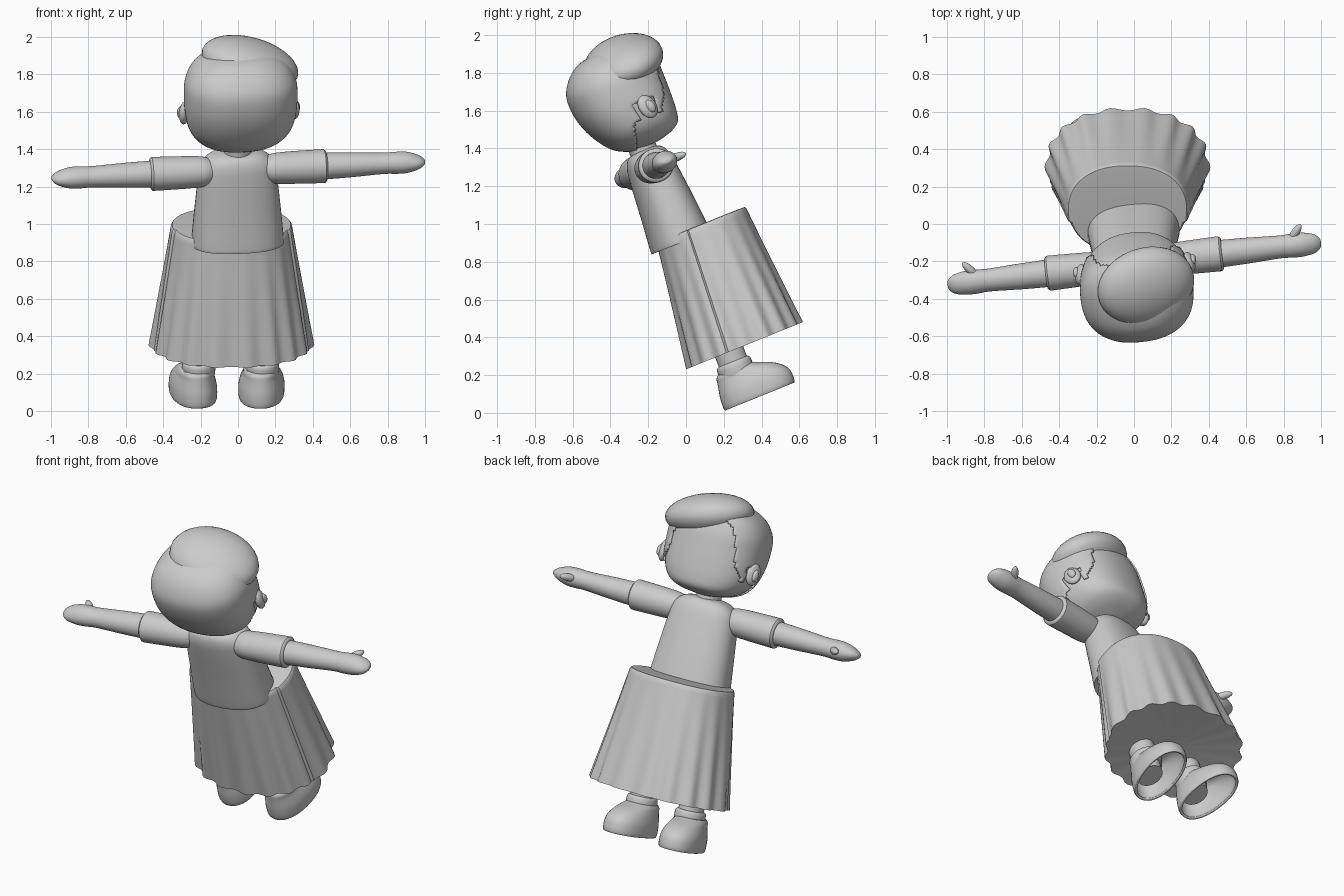
import bpy, bmesh, math
from mathutils import Matrix, Vector

if "Cube" in bpy.data.objects:
    bpy.data.objects.remove(bpy.data.objects["Cube"])

clay = bpy.data.materials.new("light_grey")
clay.diffuse_color = (0.6, 0.6, 0.6, 1)
clay.use_nodes = True
clay.node_tree.nodes["Principled BSDF"].inputs["Base Color"].default_value = clay.diffuse_color

R, T = Matrix.Rotation, Matrix.Translation
rad = math.radians


def frame(x, yaw):
    """Leaning body frame: local z runs from the soles to the head, +y is the face side."""
    return T((x, 0.3, 0.05)) @ R(rad(22), 4, 'X') @ R(rad(yaw), 4, 'Z')


UPPER = frame(0.0, 7)
LOWER = frame(-0.035, 0)


def finish(name, bm, matrix, angle=40):
    bmesh.ops.recalc_face_normals(bm, faces=bm.faces)
    bm.transform(matrix)
    me = bpy.data.meshes.new(name)
    bm.to_mesh(me)
    bm.free()
    me.materials.append(clay)
    ob = bpy.data.objects.new(name, me)
    bpy.context.collection.objects.link(ob)
    bpy.context.view_layer.objects.active = ob
    ob.select_set(True)
    bpy.ops.object.shade_smooth_by_angle(angle=rad(angle))
    ob.select_set(False)
    return ob


def loft(name, rings, matrix, n=40, power=2.0, caps=(True, True), shape=None, drop=None, angle=40):
    """Rings are (height, back, front, half width); shape scales the radius, drop removes faces."""
    bm = bmesh.new()
    loops = []
    for i, (h, back, front, half) in enumerate(rings):
        loop = []
        for k in range(n):
            a = 2 * math.pi * k / n
            c, s = math.cos(a), math.sin(a)
            f = shape(a, i) if shape else 1
            x = math.copysign(abs(c) ** (2 / power), c) * half * f
            y = math.copysign(abs(s) ** (2 / power), s) * (front - back) / 2 * f
            loop.append(bm.verts.new((x, (front + back) / 2 + y, h)))
        loops.append(loop)
    for p, q in zip(loops, loops[1:]):
        for k in range(n):
            bm.faces.new((p[k], p[(k + 1) % n], q[(k + 1) % n], q[k]))
    if caps[0]:
        bm.faces.new(loops[0][::-1])
    if caps[1]:
        bm.faces.new(loops[-1])
    if drop:
        gone = [f for f in bm.faces if drop(f.calc_center_median())]
        bmesh.ops.delete(bm, geom=gone, context='FACES')
    return finish(name, bm, matrix, angle)


def blob(name, matrix, size):
    bm = bmesh.new()
    bmesh.ops.create_uvsphere(bm, u_segments=32, v_segments=20, radius=1)
    return finish(name, bm, matrix @ Matrix.Diagonal((*size, 1)), 60)


def spline(keys, steps=6):
    """Smoothly resample ring keys."""
    out = []
    ks = [keys[0]] + list(keys) + [keys[-1]]
    for i in range(1, len(ks) - 2):
        p = [Vector(k) for k in ks[i - 1:i + 3]]
        for j in range(steps):
            t = j / steps
            out.append(tuple(0.5 * (2 * p[1] + (p[2] - p[0]) * t
                       + (2 * p[0] - 5 * p[1] + 4 * p[2] - p[3]) * t * t
                       + (3 * p[1] - p[0] - 3 * p[2] + p[3]) * t ** 3)))
    return out + [tuple(keys[-1])]


# Head, with a flattened face
HEAD = spline([(1.455, 0.0, 0.10, 0.06), (1.475, -0.07, 0.18, 0.15), (1.51, -0.13, 0.235, 0.215),
               (1.57, -0.18, 0.252, 0.262), (1.655, -0.225, 0.258, 0.285), (1.75, -0.25, 0.26, 0.292),
               (1.85, -0.248, 0.258, 0.285), (1.93, -0.20, 0.235, 0.24), (1.98, -0.13, 0.18, 0.16),
               (2.0, -0.03, 0.10, 0.06)])
head = T((0.015, 0, 0))
loft("head", HEAD, UPPER @ head, 64, 2.35, angle=60)


# Hair shell: covers the back, cut around the ears, with sideburns in front of them
def hair_edge(p):
    if p.z < 1.6:
        edge = -0.03 + 0.2 * max(0, p.z - 1.5)
    elif p.z < 1.69:
        return p.y > 0.2 - 0.6 * (1.69 - p.z) or 0.02 < p.y < 0.13
    else:
        edge = 0.2 + 0.1 * (p.z - 1.69)
    return p.y > edge


about = Vector((0, 0.01, 1.73))
grow = T(about) @ Matrix.Scale(1.035, 4) @ T(-about)
hair = loft("hair_back", HEAD, UPPER @ head @ grow, 96, 2.35, drop=hair_edge, angle=60)
solid = hair.modifiers.new("thickness", 'SOLIDIFY')
solid.thickness = 0.012

# Swept top lock of hair
blob("hair_top", UPPER @ T((0.075, 0.085, 1.915)) @ R(rad(17), 4, 'Y'), (0.268, 0.215, 0.125))

# Neck and torso
loft("neck", [(1.36, -0.06, 0.09, 0.075), (1.5, -0.06, 0.09, 0.075)], UPPER)
loft("torso", spline([(0.915, -0.145, 0.175, 0.243), (0.93, -0.147, 0.18, 0.247), (1.1, -0.13, 0.168, 0.232),
                      (1.3, -0.112, 0.148, 0.21), (1.38, -0.1, 0.135, 0.19), (1.425, -0.075, 0.11, 0.14),
                      (1.44, -0.03, 0.07, 0.07)], 4), UPPER, 48, 2.4, angle=50)

# Ears, sleeves, arms and hands on both sides
for s, side in ((1, "right"), (-1, "left")):
    ear = UPPER @ T((0.015 + s * 0.293, 0.085, 1.645)) @ R(rad(12), 4, 'X')
    blob(side + "_ear", ear @ R(rad(s * 20), 4, 'Z'), (0.028, 0.05, 0.066))
    blob(side + "_ear_fold", ear @ T((s * 0.02, 0.012, -0.005)), (0.018, 0.024, 0.036))
    arm = UPPER @ T((0, -0.01, 1.34)) @ R(rad(s * 90), 4, 'Y')
    loft(side + "_sleeve", spline([(0.12, -0.05, 0.05, 0.05), (0.17, -0.08, 0.08, 0.075), (0.24, -0.088, 0.088, 0.085),
                                   (0.44, -0.094, 0.094, 0.09), (0.465, -0.092, 0.092, 0.088),
                                   (0.475, -0.08, 0.08, 0.076)], 4), arm)
    loft(side + "_arm", spline([(0.44, -0.074, 0.074, 0.072), (0.6, -0.07, 0.07, 0.066), (0.78, -0.062, 0.062, 0.056),
                                (0.85, -0.066, 0.064, 0.058), (0.91, -0.066, 0.064, 0.055),
                                (0.97, -0.055, 0.05, 0.036), (1.0, -0.03, 0.025, 0.015),
                                (1.005, -0.01, 0.01, 0.005)], 4), arm, 32, angle=60)
    thumb = arm @ T((0, 0.07, 0.875)) @ R(rad(-52), 4, 'X')
    blob(side + "_thumb", thumb, (0.022, 0.022, 0.058))

# Pleated skirt; the front panel stands slightly proud of the back
LEVELS = [0.0, 0.012, 0.25, 0.5, 0.75, 0.95, 0.985, 1.0]
skirt = [(0.30, 0.05, 0.19, 0.09)]
for t in LEVELS:
    skirt.append((0.28 + 0.68 * t, -0.205 + 0.1 * t, 0.44 - 0.045 * t, 0.415 - 0.105 * t))
skirt.append((0.962, -0.06, 0.355, 0.27))


def pleats(a, i):
    if i == 0 or i > len(LEVELS):
        return 1
    t = LEVELS[i - 1]
    wave = 0.028 * (1 - t) * math.cos(18 * a)
    front = 0.04 if math.sin(a) > -0.22 else 0
    return 1 + wave + front - (0.02 if i == len(LEVELS) else 0)


loft("skirt", skirt, LOWER, 144, 2.25, shape=pleats, angle=35)

# Legs, sock cuffs and hollow-soled shoes
for name, x, turn in (("left", -0.175, 12), ("right", 0.165, -3)):
    leg = LOWER @ T((x, 0, 0))
    loft(name + "_leg", [(0.07, -0.05, 0.11, 0.07), (0.4, -0.04, 0.12, 0.075)], leg, 32)
    loft(name + "_sock", spline([(0.13, -0.055, 0.12, 0.08), (0.16, -0.062, 0.128, 0.088), (0.21, -0.062, 0.13, 0.088),
                                 (0.225, -0.05, 0.12, 0.076)], 3), leg, 32)
    foot = leg @ T((-0.01, 0, 0)) @ R(rad(turn), 4, 'Z')
    shoe = loft(name + "_shoe",
                spline([(0.0, -0.1, 0.295, 0.118), (0.02, -0.104, 0.302, 0.123), (0.07, -0.1, 0.3, 0.122),
                        (0.11, -0.092, 0.275, 0.113), (0.145, -0.085, 0.225, 0.1),
                        (0.17, -0.08, 0.165, 0.092), (0.185, -0.068, 0.13, 0.08)], 3),
                foot, 40, 2.2, caps=(False, True), angle=50)
    solid = shoe.modifiers.new("thickness", 'SOLIDIFY')
    solid.thickness = 0.015
